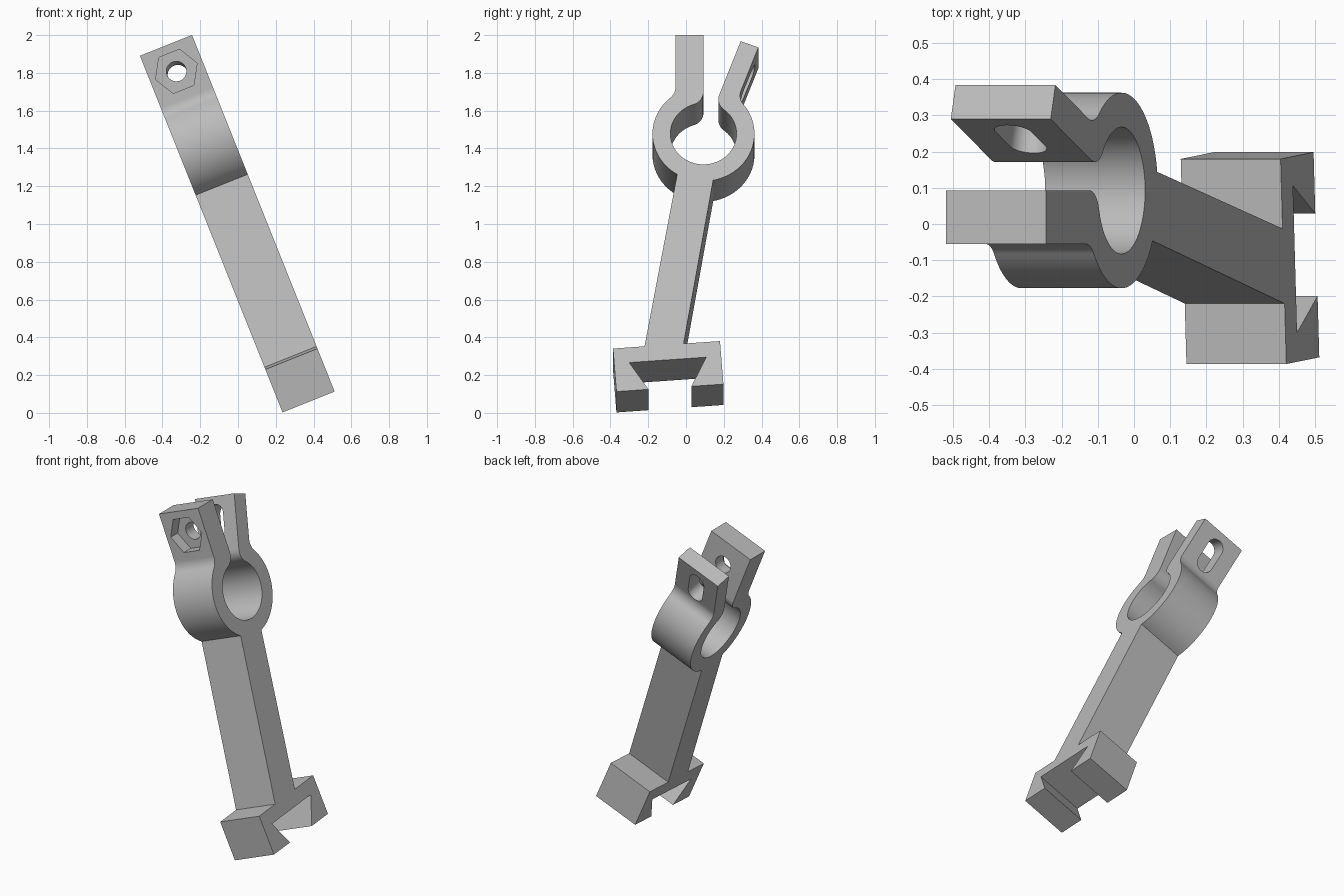
import bpy, bmesh
from math import sin, cos, atan2, sqrt, pi, radians
from mathutils import Matrix, Vector

if "Cube" in bpy.data.objects:
    bpy.data.objects.remove(bpy.data.objects["Cube"])

LEAN = Matrix.Rotation(radians(-21.8), 4, 'Y')
E0, E1 = 0.22, 0.517            # side faces of the bracket
MID = (E0 + E1) / 2
C = Vector((0.0925, 1.385))     # ring centre (depth, height)
R_OUT, R_IN, ARM = 0.27, 0.175, 0.563
TILT = radians(20.5)            # splay of the back arm

grey = bpy.data.materials.new("plain grey")
grey.use_nodes = True
grey.diffuse_color = (0.5, 0.5, 0.5, 1)
grey.node_tree.nodes["Principled BSDF"].inputs["Base Color"].default_value = (0.5, 0.5, 0.5, 1)


def arc(centre, r, a, b, n=16):
    return [Vector(centre) + r * Vector((cos(a + (b - a) * i / n), sin(a + (b - a) * i / n)))
            for i in range(n + 1)]


def angle(p):
    return atan2(p.y - C.y, p.x - C.x)


def prism(name, pts, z0, z1, origin, x, y):
    """Extrude an outline along the normal of the plane spanned by x and y."""
    x, y = Vector(x), Vector(y)
    frame = Matrix((x, y, x.cross(y))).transposed().to_4x4()
    frame.translation = origin
    bm = bmesh.new()
    face = bm.faces.new([bm.verts.new((p[0], p[1], z0)) for p in pts])
    top = bmesh.ops.extrude_face_region(bm, geom=[face])["geom"]
    bmesh.ops.translate(bm, vec=(0, 0, z1 - z0),
                        verts=[v for v in top if isinstance(v, bmesh.types.BMVert)])
    bmesh.ops.transform(bm, matrix=LEAN @ frame, verts=bm.verts)
    bmesh.ops.recalc_face_normals(bm, faces=bm.faces)
    mesh = bpy.data.meshes.new(name)
    bm.to_mesh(mesh)
    bm.free()
    mesh.materials.append(grey)
    ob = bpy.data.objects.new(name, mesh)
    bpy.context.collection.objects.link(ob)
    return ob


def arm(side, tilt, thick, g=0.08, f=0.075):
    """Clamp arm outline from outer root fillet to inner lip fillet."""
    ho = sqrt((R_OUT + g) ** 2 - (thick + g) ** 2)
    hi = sqrt((R_IN + f) ** 2 - f ** 2)
    pts = arc((thick + g, ho), g, atan2(-ho, -thick - g) + 2 * pi, pi)
    pts += [Vector((thick, ARM)), Vector((0, ARM))]
    pts += arc((f, hi), f, pi, atan2(-hi, -f) + 2 * pi)
    return [C + Vector((side * (p.x * cos(tilt) + p.y * sin(tilt)),
                        p.y * cos(tilt) - p.x * sin(tilt))) for p in pts]


def foot(u, n, t=radians(4.3)):
    return Vector((-0.085 + u * cos(t) - n * sin(t), -0.064 + u * sin(t) + n * cos(t)))


# Outline: dovetail foot, stem, split ring and two clamp arms
front = arm(-1, 0, 0.148)
back = arm(1, TILT, 0.10)[::-1]
outline = [foot(-0.114, 0), foot(-0.284, 0), foot(-0.284, 0.246), foot(-0.1165, 0.246)]
outline += arc(C, R_OUT, radians(239), angle(front[0]), 32)[:-1]
outline += front
outline += arc(C, R_IN, angle(front[-1]), angle(back[0]) + 2 * pi, 72)[1:-1]
outline += back
outline += arc(C, R_OUT, angle(back[-1]), radians(-79), 40)[1:]
outline += [foot(0.091, 0.246), foot(0.284, 0.246), foot(0.284, 0), foot(0.114, 0),
            foot(0.204, 0.16), foot(-0.204, 0.16)]
bracket = prism("clamp_bracket", outline, E0, E1, (0, 0, 0), (0, 1, 0), (0, 0, 1))

# Cutters: nut pocket and bolt hole in the front arm, slot in the back arm
bolt = (MID, C.x - 0.148, 1.80)
slot_at = (MID, C.x + 0.405 * sin(TILT), C.y + 0.405 * cos(TILT))
slot = arc((0, 0.057), 0.053, 0, pi) + arc((0, -0.057), 0.053, pi, 2 * pi)
cutters = [
    prism("nut_pocket_cutter", arc((0, 0), 0.118, 0, 2 * pi, 6)[:-1], -0.07, 0.05,
          bolt, (1, 0, 0), (0, 0, 1)),
    prism("bolt_hole_cutter", arc((0, 0), 0.053, 0, 2 * pi, 40)[:-1], -0.2, 0.05,
          bolt, (1, 0, 0), (0, 0, 1)),
    prism("slot_cutter", slot, -0.15, 0.03,
          slot_at, (1, 0, 0), (0, sin(TILT), cos(TILT))),
]
bpy.ops.object.select_all(action='DESELECT')
bpy.context.view_layer.objects.active = bracket
bracket.select_set(True)
for cutter in cutters:
    cutter.hide_render = True
    mod = bracket.modifiers.new(cutter.name, 'BOOLEAN')
    mod.operation, mod.solver, mod.object = 'DIFFERENCE', 'EXACT', cutter
    bpy.ops.object.modifier_apply(modifier=mod.name)
    bpy.data.objects.remove(cutter)
bpy.ops.object.shade_smooth_by_angle(angle=radians(25))
